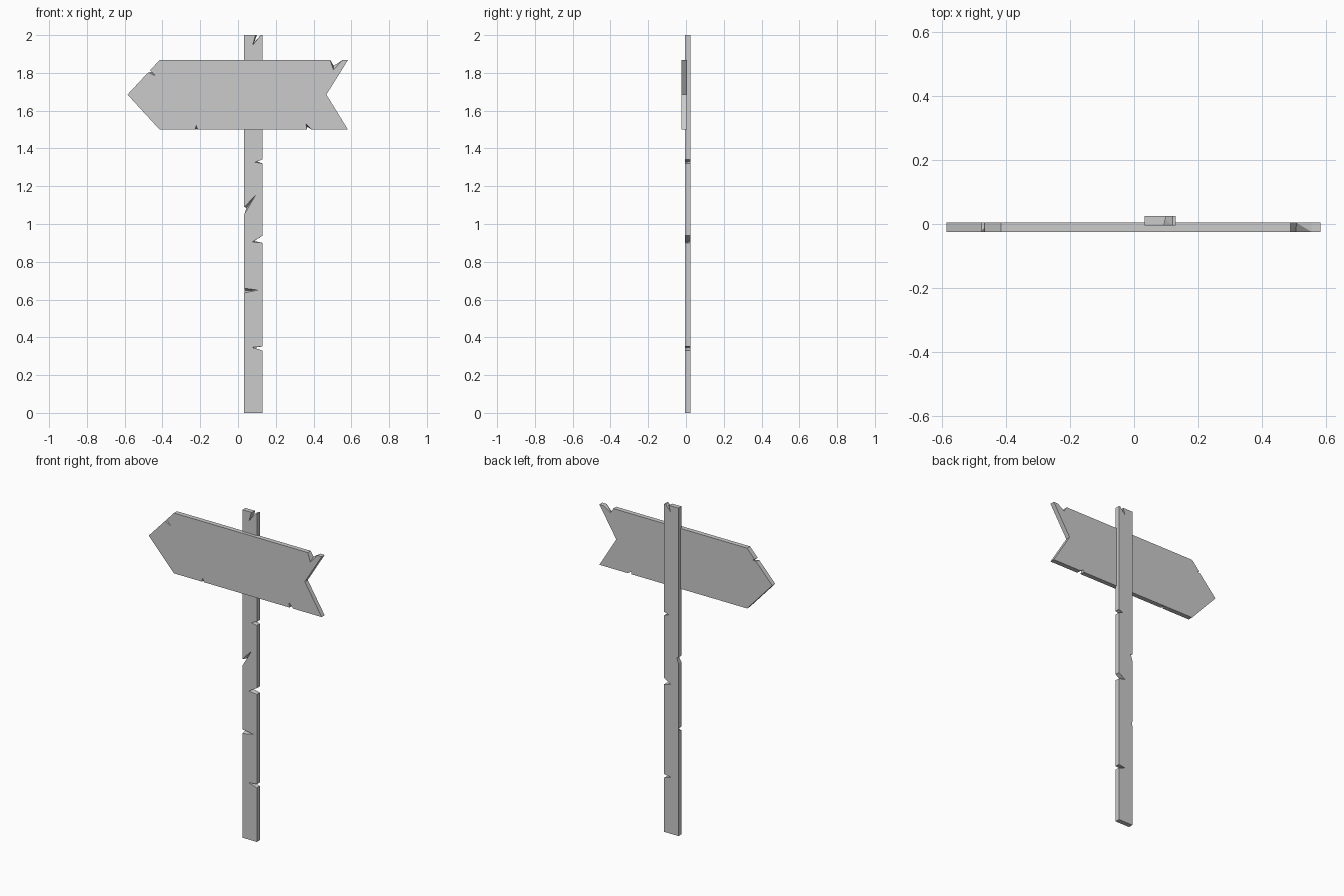
import bpy, bmesh


def plank(name, outline, y0, y1):
    """Extrude an outline along y; a point (x, z, bx, bz) has its own back position."""
    bm = bmesh.new()
    front = [bm.verts.new((p[0], y0, p[1])) for p in outline]
    back = [bm.verts.new((p[-2], y1, p[-1])) for p in outline]
    bm.faces.new(front)
    bm.faces.new(back[::-1])
    n = len(outline)
    for i in range(n):
        j = (i + 1) % n
        bm.faces.new((front[i], back[i], back[j], front[j]))
    bmesh.ops.recalc_face_normals(bm, faces=bm.faces)
    # Notch tips shift front to back, so keep their walls cleanly triangulated
    bmesh.ops.triangulate(bm, faces=bm.faces[:])
    mesh = bpy.data.meshes.new(name)
    bm.to_mesh(mesh)
    bm.free()
    obj = bpy.data.objects.new(name, mesh)
    bpy.context.collection.objects.link(obj)
    return obj


L, R = 0.033, 0.13

# Upright post with chipped edges
plank("post", [
    (L, 0), (R, 0),
    (R, 0.33), (0.073, 0.347, 0.085, 0.345), (R, 0.352),
    (R, 0.90), (0.075, 0.905, 0.085, 0.91), (R, 0.938),
    (R, 1.32), (0.09, 1.327, 0.10, 1.332), (R, 1.342),
    (R, 2),
    (0.12, 2), (0.077, 1.945, 0.085, 1.96), (0.093, 2, 0.10, 2),
    (L, 2),
    (L, 1.09), (0.095, 1.155, 0.045, 1.085), (L, 1.05),
    (L, 0.66), (0.107, 0.65, L + 0.002, 0.648), (L, 0.635),
], -0.004, 0.0245)

# Arrow board with splits along its edges
plank("arrow_board", [
    (-0.585, 1.685), (-0.415, 1.5),
    (-0.228, 1.5), (-0.221, 1.522, -0.221, 1.502), (-0.213, 1.5),
    (0.365, 1.5), (0.36, 1.53, 0.367, 1.515), (0.39, 1.5),
    (0.582, 1.5), (0.468, 1.685), (0.582, 1.868),
    (0.553, 1.868), (0.505, 1.815, 0.507, 1.838), (0.488, 1.868),
    (-0.415, 1.868),
    (-0.466, 1.813), (-0.437, 1.785, -0.452, 1.805), (-0.476, 1.802),
], -0.0245, 0.004)
